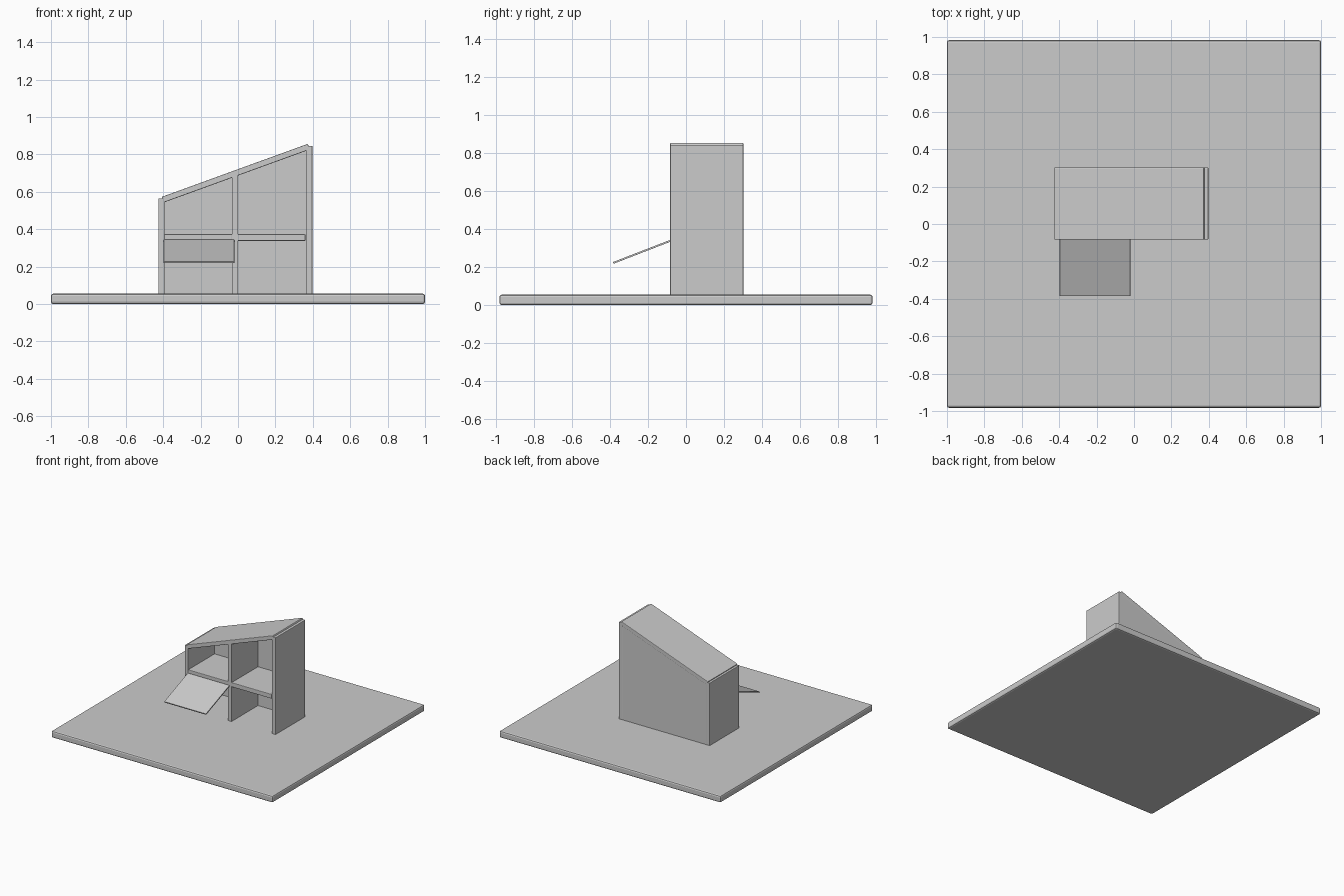
import bpy, bmesh

if "Cube" in bpy.data.objects:
    bpy.data.objects.remove(bpy.data.objects["Cube"])

Y0, Y1 = -0.083, 0.302   # cabinet front and back
FLOOR = 0.055            # top of the base slab


def prism(name, profile, a, b, axis='Y', bevel=0.0, segments=2):
    """Extrude a closed profile along an axis (XZ profile for Y, YZ for X)."""
    def point(p, t):
        return (p[0], t, p[1]) if axis == 'Y' else (t, p[0], p[1])
    bm = bmesh.new()
    face = bm.faces.new([bm.verts.new(point(p, a)) for p in profile])
    ext = bmesh.ops.extrude_face_region(bm, geom=[face])
    delta = (0, b - a, 0) if axis == 'Y' else (b - a, 0, 0)
    bmesh.ops.translate(bm, vec=delta,
                        verts=[v for v in ext["geom"] if isinstance(v, bmesh.types.BMVert)])
    bmesh.ops.recalc_face_normals(bm, faces=bm.faces)
    mesh = bpy.data.meshes.new(name)
    bm.to_mesh(mesh)
    bm.free()
    obj = bpy.data.objects.new(name, mesh)
    bpy.context.collection.objects.link(obj)
    if bevel:
        mod = obj.modifiers.new("edge_rounding", 'BEVEL')
        mod.width, mod.segments = bevel, segments
    return obj


def board(name, x0, x1, y0, y1, z0, z1, bevel=0.004):
    return prism(name, [(x0, z0), (x1, z0), (x1, z1), (x0, z1)], y0, y1, bevel=bevel)


def roof_z(x):
    """Height of the middle of the sloping roof board."""
    return 0.557 + (x + 0.405) * 0.363


# Base slab
board("base", -1, 1, -0.983, 0.983, 0, FLOOR, bevel=0.012)

# Side walls
board("left_wall", -0.425, -0.392, Y0, Y1, FLOOR - 0.005, 0.565)
board("right_wall", 0.363, 0.398, Y0, Y1, FLOOR - 0.005, 0.845)

# Divider and back panel, both cut to the roof slope
for name, x0, x1, y0, y1 in (("divider", -0.032, 0.0, Y0, 0.26),
                             ("back_panel", -0.41, 0.38, 0.258, Y1 - 0.001)):
    prism(name, [(x0, FLOOR - 0.005), (x1, FLOOR - 0.005), (x1, roof_z(x1)), (x0, roof_z(x0))],
          y0, y1)

# Sloping roof board
prism("roof", [(-0.398, 0.542), (0.384, 0.826), (0.373, 0.856), (-0.409, 0.572)],
      Y0, Y1, bevel=0.004)

# Shelves
board("left_shelf", -0.395, -0.03, Y0, 0.26, 0.343, 0.373)
board("right_shelf", -0.002, 0.36, Y0, 0.26, 0.337, 0.373)

# Lifted flap door in front of the lower left compartment
prism("flap_door", [(-0.075, 0.347), (-0.072, 0.338), (-0.382, 0.218), (-0.385, 0.227)],
      -0.397, -0.02, axis='X', bevel=0.001)
